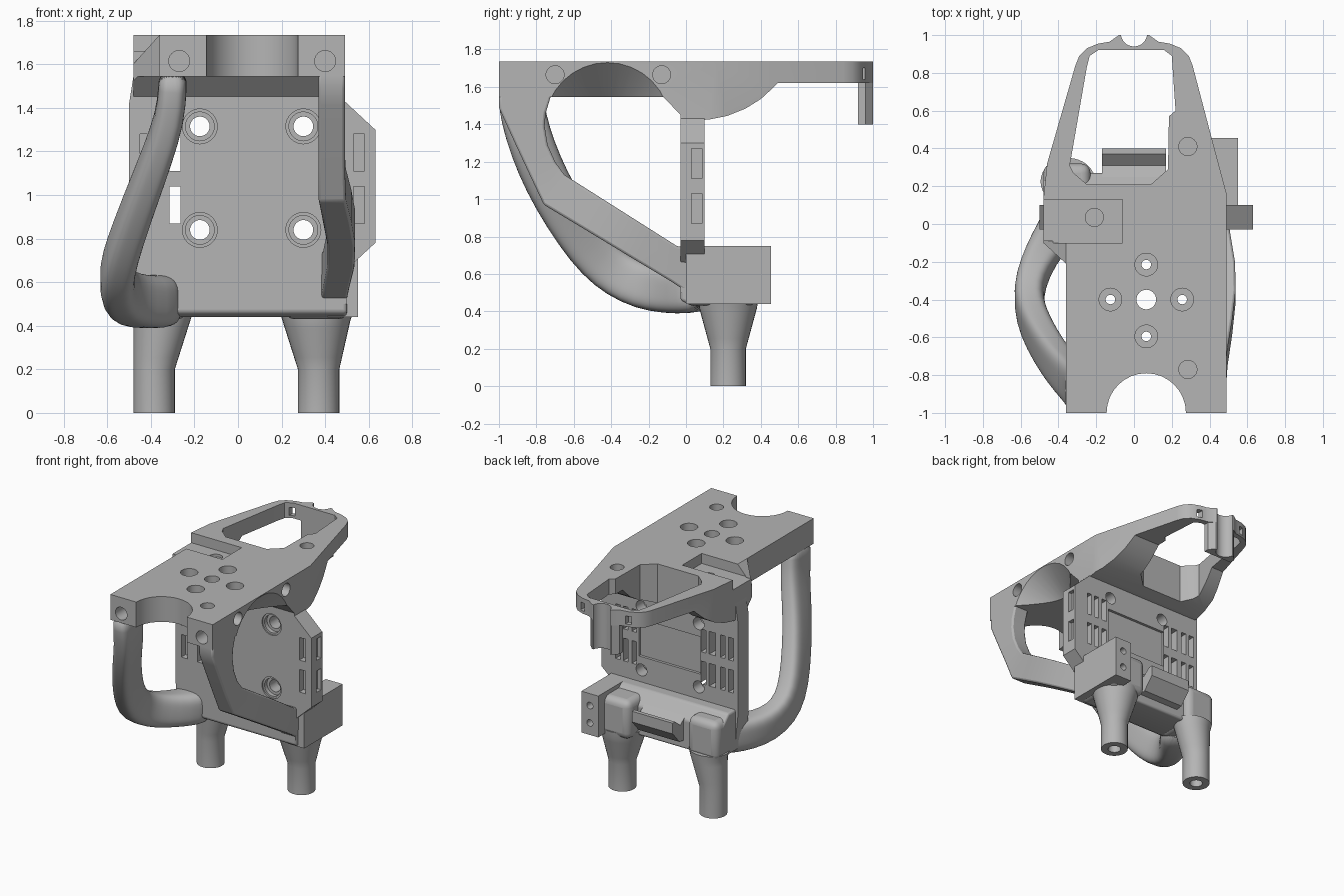
import bpy, bmesh, math
from mathutils import Vector

if "Cube" in bpy.data.objects:
    bpy.data.objects.remove(bpy.data.objects["Cube"], do_unlink=True)

grey = bpy.data.materials.new("plain grey")
grey.use_nodes = True
colour = (0.46, 0.46, 0.46, 1)
grey.diffuse_color = colour
grey.node_tree.nodes["Principled BSDF"].inputs["Base Color"].default_value = colour
ANGLES = [math.tau * i / 32 for i in range(32)]


def finish(name, bm):
    bmesh.ops.recalc_face_normals(bm, faces=bm.faces)
    mesh = bpy.data.meshes.new(name)
    bm.to_mesh(mesh)
    bm.free()
    mesh.materials.append(grey)
    ob = bpy.data.objects.new(name, mesh)
    bpy.context.collection.objects.link(ob)
    return ob


def place(axis, p, q, d):
    return {"x": (d, p, q), "y": (p, d, q), "z": (p, q, d)}[axis]


def loft(name, rings):
    """Skin a list of closed rings and cap both ends."""
    bm = bmesh.new()
    rows = [[bm.verts.new(p) for p in ring] for ring in rings]
    n = len(rows[0])
    for a, b in zip(rows, rows[1:]):
        for i in range(n):
            bm.faces.new((a[i], a[(i + 1) % n], b[(i + 1) % n], b[i]))
    bm.faces.new(rows[0])
    bm.faces.new(rows[-1])
    return finish(name, bm)


def prism(name, axis, pts, a, b):
    return loft(name, [[place(axis, p, q, d) for p, q in pts] for d in (a, b)])


def box(name, x, y, z):
    return prism(name, "z", [(x[0], y[0]), (x[1], y[0]), (x[1], y[1]), (x[0], y[1])], *z)


def turned(name, axis, p, q, steps):
    """Round stepped form: steps are (radius, distance along axis)."""
    return loft(name, [[place(axis, p + r * math.cos(t), q + r * math.sin(t), d)
                        for t in ANGLES] for r, d in steps])


def combine(ob, tools, op="DIFFERENCE"):
    for tool in tools:
        mod = ob.modifiers.new("cut", "BOOLEAN")
        mod.operation, mod.solver, mod.object = op, "EXACT", tool
    dg = bpy.context.evaluated_depsgraph_get()
    mesh = bpy.data.meshes.new_from_object(ob.evaluated_get(dg))
    ob.modifiers.clear()
    ob.data = mesh
    for tool in tools:
        bpy.data.objects.remove(tool, do_unlink=True)


def bevel(ob, width, segments=3):
    mod = ob.modifiers.new("round", "BEVEL")
    mod.width, mod.segments = width, segments


# Top deck with rear loop: plan outline limited by a side profile
plan = [(-.36, -1), (.49, -1), (.49, .16), (.41, .46), (.31, .84), (.29, .89), (.25, .93),
        (.19, .955), (.13, .965), (.08, 1), (-.08, 1), (-.13, .965), (-.19, .955), (-.25, .93),
        (-.29, .89), (-.31, .84), (-.46, .32), (-.48, .13), (-.48, -.1), (-.36, -.21)]
side = [(-1.1, 1.735), (-1.1, 1.545), (-.12, 1.545), (0, 1.42), (.12, 1.425), (.22, 1.445),
        (.32, 1.485), (.4, 1.535), (.46, 1.59), (.49, 1.62), (1.1, 1.62), (1.1, 1.735)]
deck = prism("top_deck", "z", plan, 1.3, 1.9)
combine(deck, [prism("profile", "x", side, -.8, .8)], "INTERSECT")

opening = [(-.34, .31), (-.25, .83), (-.235, .89), (-.19, .92), (.16, .92), (.2, .89),
           (.22, .6), (.185, .57), (.18, .29), (.09, .21), (-.25, .21), (-.32, .27)]
cuts = [prism("loop_opening", "z", opening, 1.2, 2),
        turned("front_notch", "z", .065, -1, [(.21, 1.4), (.21, 1.9)]),
        turned("rear_notch", "z", 0, 1.01, [(.07, 1.2), (.07, 1.9)]),
        box("pocket", (-.6, -.06), (-.1, .13), (1.66, 1.9)),
        prism("pocket_slope", "y", [(-.36, 1.735), (-.5, 1.58), (-.5, 1.9), (-.36, 1.9)], -.3, -.09),
        turned("side_scoop", "x", -.42, 1.394, [(.14, .29), (.336, .49), (.346, .5)]),
        turned("middle_hole", "z", .065, -.4, [(.052, 1.4), (.052, 1.9)])]
for x, y in ((.065, -.215), (.065, -.595), (-.125, -.4), (.255, -.4)):
    cuts.append(turned("bolt", "z", x, y, [(.025, 1.4), (.025, 1.65), (.06, 1.65), (.06, 1.9)]))
for x, y in ((.285, .41), (.285, -.77), (-.21, .035)):
    cuts.append(turned("bolt", "z", x, y, [(.048, 1.64), (.048, 1.9)]))
for x in (-.27, .4):
    cuts.append(turned("bolt", "y", x, 1.615, [(.048, -1.2), (.048, -.87)]))
for y in (-.7, -.13):
    cuts.append(turned("bolt", "x", y, 1.665, [(.048, .42), (.048, .7)]))
for x in (-.19, .19):
    cuts.append(box("loop_slot", (x - .02, x + .02), (.85, 1.1), (1.64, 1.7)))
combine(deck, cuts)

# Rear clip hanging from the loop
clip = prism("rear_clip", "z", [(-.12, .92), (.12, .92), (.12, .96), (.08, 1), (-.08, 1),
                                (-.12, .96)], 1.4, 1.72)
combine(clip, [turned("clip_groove", "z", 0, 1.01, [(.07, 1.2), (.07, 1.9)])])

# Upright mounting plate with a side wing
outline = [(-.48, .5), (.5, .5), (.5, .66), (.63, .78), (.63, 1.3), (.49, 1.43),
           (.48, 1.545), (-.48, 1.545), (-.5, 1.42), (-.5, .7)]
plate = prism("mounting_plate", "y", outline, -.03, .1)
cuts = [box("back_channel", (-.19, .32), (.08, .3), (.94, 1.22))]
for x in (-.175, .3):
    for z in (.84, 1.315):
        cuts.append(turned("screw", "y", x, z, [(.08, -.2), (.08, -.02), (.066, -.02),
                                                (.066, .01), (.045, .01), (.045, .3)]))
for z in (.87, 1.11):
    for x in (-.425, .555):
        cuts.append(box("front_slot", (x - .025, x + .025), (-.2, .02), (z, z + .17)))
    cuts.append(box("through_slot", (-.315, -.263), (-.2, .3), (z, z + .17)))
    for x in (-.445, -.375, -.215, .36, .43, .495):
        cuts.append(box("back_slot", (x - .02, x + .02), (.035, .3), (z, z + .17)))
    cuts.append(box("wing_slot", (.6, .8), (.03, .085), (z, z + .16)))
combine(plate, cuts)

# Lower cross beam, leg pillars, side block and rear catch
beam = prism("cross_beam", "x", [(-.03, .46), (.01, .44), (.27, .44), (.27, .66), (.18, .75),
                                 (-.03, .75)], -.48, .5)
bevel(beam, .015)
for name, x, depth in (("right_pillar", (-.48, -.23), .32), ("left_pillar", (.21, .51), .38)):
    bevel(box(name, x, (-.01, depth), (.43, .72)), .05, 4)
block = box("side_block", (.41, .55), (.0, .455), (.44, .75))
combine(block, [turned("screw", "y", .48, z, [(.025, .38), (.025, .6)]) for z in (.53, .66)])
prism("rear_catch", "x", [(.25, .68), (.31, .63), (.37, .68), (.4, .68), (.4, .6), (.32, .51),
                          (.25, .5)], -.17, .17)


# Legs: round feet flaring into the beam
def leg(name, x0, x1, rx, ry):
    rows = [(x0, .095, .095, 0), (x0, .095, .095, .2)]
    for k in (.25, .6, .85, 1):
        rows.append((x0 + (x1 - x0) * k, .095 + (rx - .095) * k, .095 + (ry - .095) * k,
                     .2 + .22 * k))
    rows.append((x1, rx + .015, ry + .005, .47))
    ob = loft(name, [[(c + a * math.cos(t), .225 + b * math.sin(t), z) for t in ANGLES]
                     for c, a, b, z in rows])
    combine(ob, [turned("bore", "z", x0, .225, [(.045, -.1), (.045, .3)])])


leg("right_leg", -.385, -.35, .13, .12)
leg("left_leg", .37, .36, .155, .155)

# Left arm: flat brace around the round opening, bowed outwards lower down
# Each station: inner edge (y, z), outer edge (y, z), inner and outer x
stations = [(-.72, 1.56, -1, 1.56, .37, .49), (-.75, 1.46, -1, 1.49, .37, .49),
            (-.756, 1.39, -.965, 1.41, .37, .49), (-.74, 1.29, -.91, 1.29, .37, .49),
            (-.7, 1.2, -.84, 1.14, .37, .49), (-.65, 1.13, -.76, .97, .37, .495),
            (-.5, 1.035, -.59, .868, .39, .52), (-.35, .94, -.42, .765, .41, .538),
            (-.2, .845, -.25, .662, .41, .535), (-.05, .75, -.08, .56, .39, .51),
            (.08, .72, .07, .46, .37, .49)]
arm = loft("left_arm", [[(a, y0, z0), (b, y0, z0), (b, y1, z1), (a, y1, z1)]
                        for y0, z0, y1, z1, a, b in stations])
bevel(arm, .012, 2)

# Right handle: rounded bar bowing outwards from deck to beam; x, y, z, half width
path = [(-.3, -.88, 1.56, .065), (-.3, -.88, 1.5, .065), (-.31, -.85, 1.36, .068),
        (-.37, -.785, 1.18, .07), (-.435, -.7, 1.01, .072), (-.505, -.58, .82, .075),
        (-.55, -.47, .68, .078), (-.56, -.36, .59, .08), (-.525, -.23, .53, .085),
        (-.455, -.1, .51, .1), (-.38, 0, .51, .115), (-.34, .1, .52, .12)]
points = [Vector(p[:3]) for p in path]
rings = []
for i, (p, row) in enumerate(zip(points, path)):
    t = (points[min(i + 1, len(path) - 1)] - points[max(i - 1, 0)]).normalized()
    out = Vector((0, -t.z, t.y)).normalized()
    across = t.cross(out).normalized()
    ring = []
    for a in ANGLES:
        c, s = math.cos(a), math.sin(a)
        ring.append(p + across * math.copysign(abs(c) ** .6, c) * row[3]
                    + out * math.copysign(abs(s) ** .6, s) * .122)
    rings.append(ring)
handle = loft("right_handle", rings)
handle.modifiers.new("smooth", "SUBSURF").levels = 1

# Smooth rounded surfaces, keep hard edges
bpy.ops.object.select_all(action="DESELECT")
for ob in bpy.context.collection.objects:
    if ob.type == "MESH" and ob.data.materials and ob.data.materials[0] == grey:
        ob.select_set(True)
        bpy.context.view_layer.objects.active = ob
bpy.ops.object.shade_smooth_by_angle(angle=math.radians(32))
